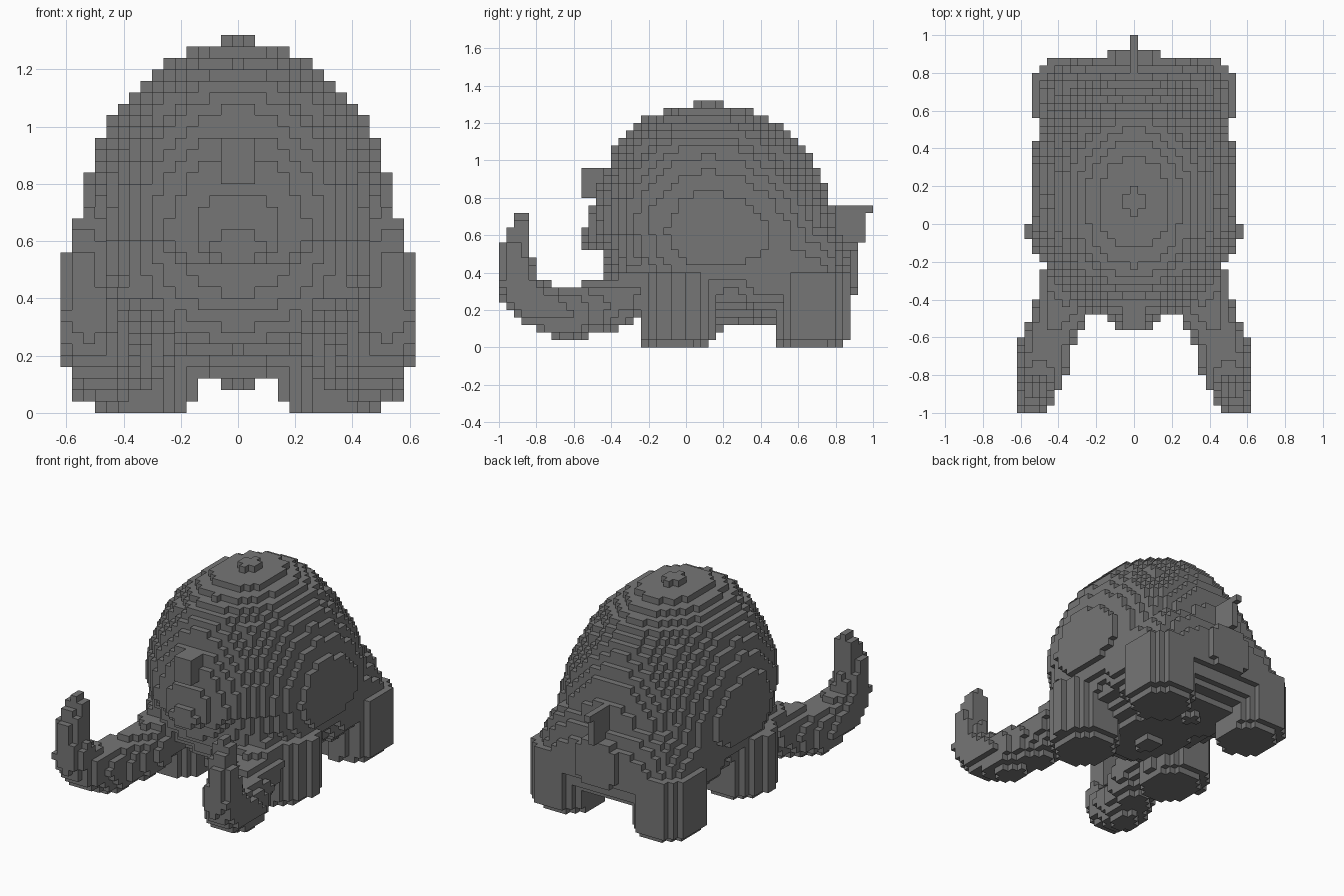
import bpy
import bmesh
from mathutils import Vector

S = 0.04            # edge of one cube
NX, NY, NZ = 15, 50, 33

old = bpy.data.objects.get("Cube")
if old:
    bpy.data.objects.remove(old, do_unlink=True)

grey = bpy.data.materials.new("mid_grey")
grey.use_nodes = True
colour = (0.18, 0.18, 0.18, 1)
grey.diffuse_color = colour
grey.node_tree.nodes["Principled BSDF"].inputs["Base Color"].default_value = colour


def ellipsoid(p, c, r, power=2):
    x, y, z = (abs(p[i] - c[i]) / r[i] for i in range(3))
    return (x ** power + y ** power) ** (2 / power) + z * z <= 1


def box(p, lo, hi):
    return all(lo[i] < p[i] < hi[i] for i in range(3))


# Domed body: round in front with a full forehead, squarer low down behind
def body(p):
    upper = p.z > 0.6
    rz = 0.703 if upper else 0.503
    if p.y > 0.12:
        ry = 0.68
        power = 2 + 0.7 * min(1, max(0, (1 - p.z) / 0.4))
    else:
        ry = 0.64 + 0.4 * max(0, p.z - 1) if upper else 0.58
        power = 2.1
    return ellipsoid(p, (0, 0.12, 0.6), (0.55, ry, rz), power)


# Hips flaring out over the hind legs
def hips(p):
    rz = 0.43 if p.z > 0.36 else 0.262
    return ellipsoid(p, (0, 0.54, 0.36), (0.51, 0.345, rz), 3.5)


# Overhanging muzzle with brow and mouth
def head(p):
    muzzle = ellipsoid(p, (0, -0.36, 0.64), (0.28, 0.17, 0.24))
    brow = box(p, (-0.06, -0.56, 0.8), (0.06, -0.3, 0.96))
    mouth = (box(p, (-0.1, -0.56, 0.56), (0.1, -0.4, 0.6))
             or box(p, (-0.06, -0.56, 0.52), (0.06, -0.4, 0.64)))
    return p.z > 0.52 and (muzzle or brow or mouth)


def rump(p):
    disc = p.x ** 2 + (p.z - 0.42) ** 2 < 0.15 ** 2
    return disc and 0.6 < p.y < 0.92


def tail(p):
    return (box(p, (-0.02, 0.7, 0.56), (0.02, 0.96, 0.76))
            or box(p, (-0.02, 0.9, 0.72), (0.02, 1, 0.76)))


# Round legs with a narrower sole set slightly inward
def leg(cx, cy, r):
    def inside(p):
        if p.z > 0.4:
            return False
        shift, radius = (0.02, 0.172) if p.z < S else (0, r)
        dx, dy = abs(p.x) - cx + shift, p.y - cy + shift
        return dx * dx + dy * dy < radius * radius
    return inside


# Tusks: tapering path of x, y, z, radius
TUSK = [(0.33, -0.22, 0.32, 0.14), (0.37, -0.42, 0.23, 0.14),
        (0.46, -0.63, 0.18, 0.14), (0.5, -0.8, 0.23, 0.13),
        (0.53, -0.9, 0.33, 0.108), (0.53, -0.91, 0.52, 0.08),
        (0.52, -0.88, 0.69, 0.045)]


def tusk(p):
    q = Vector((abs(p.x), p.y, p.z))
    for a, b in zip(TUSK, TUSK[1:]):
        va, vb = Vector(a[:3]), Vector(b[:3])
        d = vb - va
        t = min(1, max(0, (q - va).dot(d) / d.length_squared))
        if (q - va - d * t).length < a[3] + (b[3] - a[3]) * t:
            return True
    return False


def side(fn, sign):
    return lambda p: p.x * sign > 0 and fn(p)


parts = {"body": body, "hips": hips, "head": head, "rump": rump, "tail": tail}
for label, sign in (("left", 1), ("right", -1)):
    parts[label + "_front_leg"] = side(leg(0.36, -0.04, 0.202), sign)
    parts[label + "_hind_leg"] = side(leg(0.36, 0.69, 0.2), sign)
    parts[label + "_tusk"] = side(tusk, sign)

# Give each filled cell to the first part that covers it
owner = {}
for i in range(-NX, NX + 1):
    for j in range(NY):
        for k in range(NZ):
            p = Vector((i * S, (j + 0.5) * S - 1, (k + 0.5) * S))
            for name, fn in parts.items():
                if fn(p):
                    owner[i, j, k] = name
                    break


# Build the exposed cube faces of one part
def build(name):
    bm = bmesh.new()
    verts = {}

    def vert(key):
        if key not in verts:
            i, j, k = key
            verts[key] = bm.verts.new(((i - 0.5) * S, j * S - 1, k * S))
        return verts[key]

    for cell, who in owner.items():
        if who != name:
            continue
        for axis in range(3):
            u, v = (axis + 1) % 3, (axis + 2) % 3
            for step in (0, 1):
                near = list(cell)
                near[axis] += 2 * step - 1
                if tuple(near) in owner:
                    continue
                ring = []
                for du, dv in ((0, 0), (1, 0), (1, 1), (0, 1)):
                    c = list(cell)
                    c[axis] += step
                    c[u] += du
                    c[v] += dv
                    ring.append(vert(tuple(c)))
                bm.faces.new(ring if step else ring[::-1])
    mesh = bpy.data.meshes.new(name)
    bm.to_mesh(mesh)
    bm.free()
    mesh.materials.append(grey)
    bpy.context.collection.objects.link(bpy.data.objects.new(name, mesh))


for name in parts:
    build(name)
